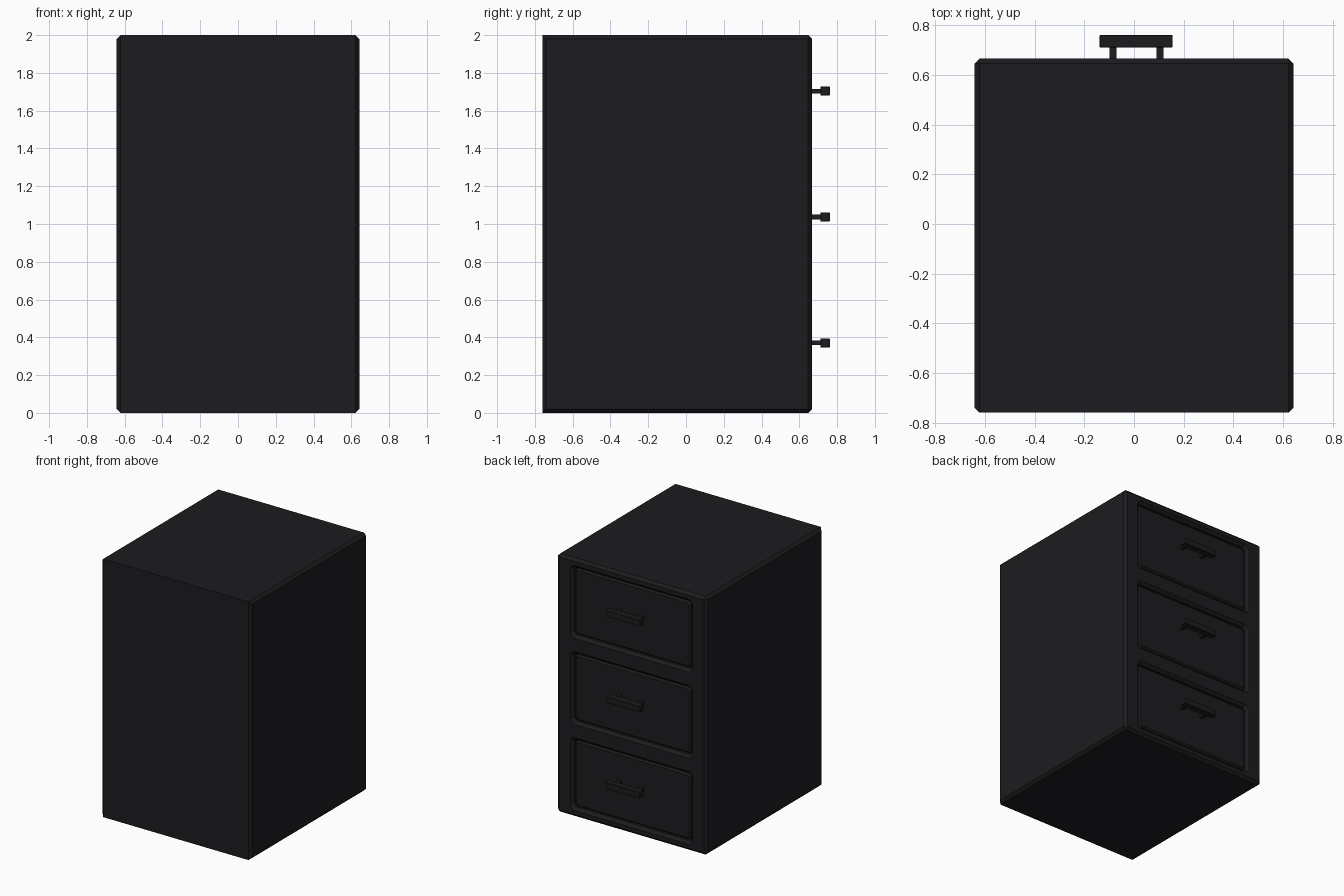
import bpy, bmesh

if "Cube" in bpy.data.objects:
    bpy.data.objects.remove(bpy.data.objects["Cube"])

mat = bpy.data.materials.new("charcoal")
mat.diffuse_color = (0.0116, 0.011, 0.0136, 1)
mat.use_nodes = True
mat.node_tree.nodes["Principled BSDF"].inputs["Base Color"].default_value = mat.diffuse_color

X, Y0, Y1, H = 0.642, -0.76, 0.667, 2.0
CELL = H / 3


def finish(bm, name):
    bmesh.ops.recalc_face_normals(bm, faces=bm.faces)
    me = bpy.data.meshes.new(name)
    bm.to_mesh(me)
    bm.free()
    me.materials.append(mat)
    ob = bpy.data.objects.new(name, me)
    bpy.context.collection.objects.link(ob)
    return ob


def add_box(bm, x0, x1, y0, y1, z0, z1):
    vs = bmesh.ops.create_cube(bm, size=1)["verts"]
    for v in vs:
        v.co = (x1 if v.co.x > 0 else x0, y1 if v.co.y > 0 else y0, z1 if v.co.z > 0 else z0)


def loft(name, zc, levels):
    """Stack of corner-cut rectangles along y: (y, half width, half height, corner)."""
    bm = bmesh.new()
    rings = []
    for y, w, h, c in levels:
        pts = [(w, h - c), (w - c, h), (c - w, h), (-w, h - c),
               (-w, c - h), (c - w, -h), (w - c, -h), (w, c - h)]
        rings.append([bm.verts.new((x, y, zc + z)) for x, z in pts])
    for a, b in zip(rings, rings[1:]):
        for i in range(8):
            j = (i + 1) % 8
            bm.faces.new((a[i], a[j], b[j], b[i]))
    bm.faces.new(rings[0])
    bm.faces.new(rings[-1])
    return finish(bm, name)


# cabinet body, chamfered except along the plain face's top and bottom
bm = bmesh.new()
add_box(bm, -X, X, Y0, Y1, 0, H)
edges = [e for e in bm.edges if not all(v.co.y < 0 for v in e.verts)
         or abs(e.verts[0].co.z - e.verts[1].co.z) > 1]
bmesh.ops.bevel(bm, geom=edges, offset=0.02, segments=1, affect='EDGES', profile=0.5)
body = finish(bm, "cabinet_body")

for i in range(3):
    zc = CELL * (i + 0.5)

    # recessed opening with a chamfered lip
    cut = loft("opening_cutter", zc, [(0.61, 0.503, 0.262, 0.02), (0.647, 0.503, 0.262, 0.02),
                                      (0.677, 0.533, 0.292, 0.03)])
    mod = body.modifiers.new("opening", 'BOOLEAN')
    mod.operation = 'DIFFERENCE'
    mod.solver = 'EXACT'
    mod.object = cut
    bpy.context.view_layer.objects.active = body
    bpy.ops.object.modifier_apply(modifier=mod.name)
    bpy.data.objects.remove(cut)

    # drawer front with chamfered rim
    loft("drawer_front", zc, [(0.605, 0.496, 0.255, 0.015), (0.64, 0.496, 0.255, 0.015),
                              (0.652, 0.484, 0.243, 0.015)])

    # handle: bar on two posts
    bm = bmesh.new()
    zh = zc + 0.037
    add_box(bm, -0.138, 0.156, 0.711, 0.762, zh - 0.024, zh + 0.024)
    bmesh.ops.bevel(bm, geom=list(bm.edges), offset=0.003, segments=1, affect='EDGES')
    for x in (-0.084, 0.104):
        add_box(bm, x - 0.014, x + 0.014, 0.64, 0.72, zh - 0.012, zh + 0.012)
    finish(bm, "drawer_handle")
